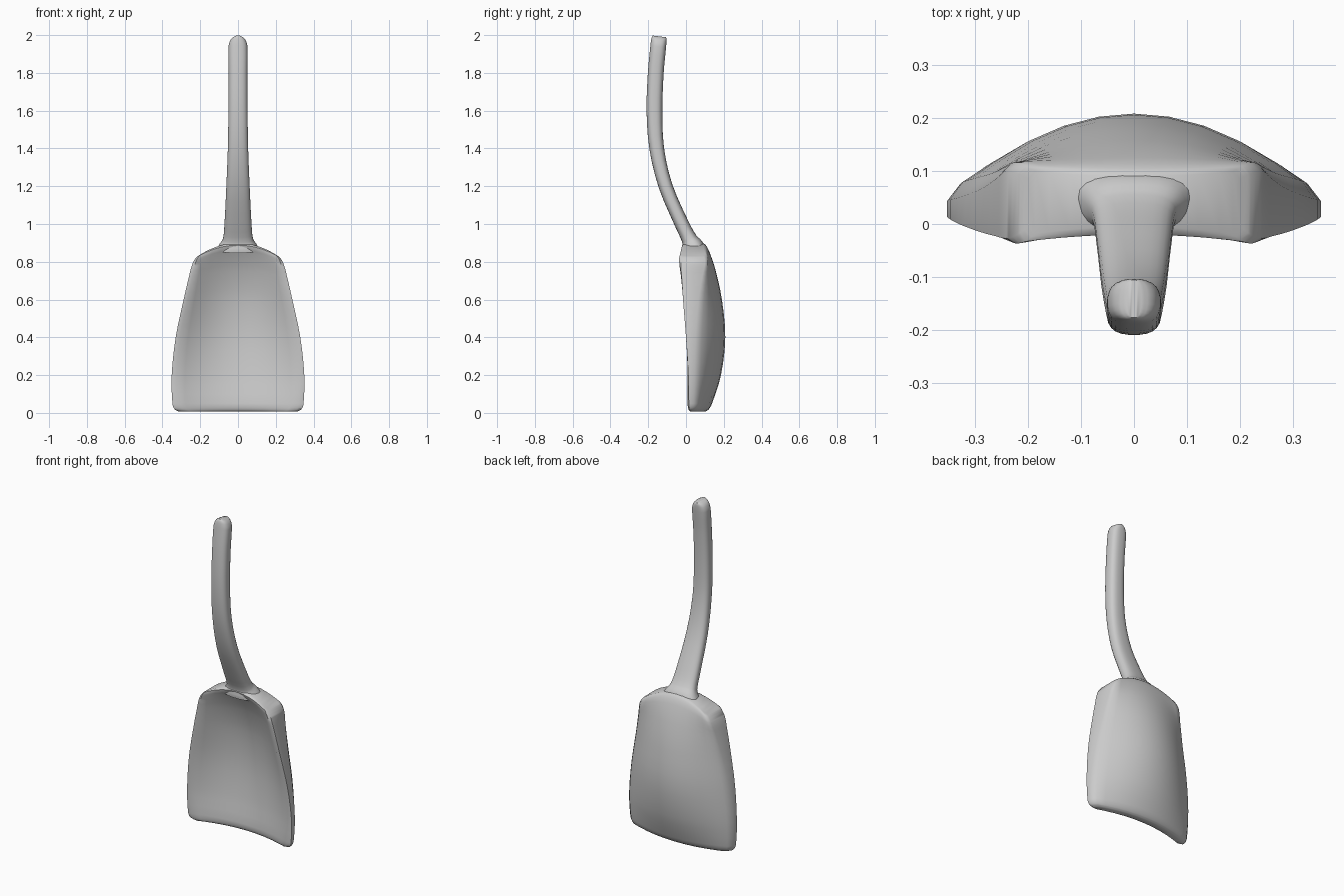
import bpy, bmesh, math

if "Cube" in bpy.data.objects:
    bpy.data.objects.remove(bpy.data.objects["Cube"])


def smooth_rows(rows, steps):
    """Catmull-Rom interpolation between rows of numbers."""
    out = []
    for i in range(len(rows) - 1):
        p0, p1 = rows[max(i - 1, 0)], rows[i]
        p2, p3 = rows[i + 1], rows[min(i + 2, len(rows) - 1)]
        # scale the tangents so that unevenly spaced rows do not overshoot
        d0, d1, d2 = p1[0] - p0[0], p2[0] - p1[0], p3[0] - p2[0]
        for s in range(steps):
            t = s / steps
            row = []
            for a, b, c, d in zip(p0, p1, p2, p3):
                m1 = (c - a) * d1 / (d0 + d1)
                m2 = (d - b) * d1 / (d1 + d2)
                row.append((2*t**3 - 3*t**2 + 1) * b + (t**3 - 2*t**2 + t) * m1
                           + (3*t**2 - 2*t**3) * c + (t**3 - t**2) * m2)
            out.append(row)
    out.append(list(rows[-1]))
    return out


def loft(name, rings, angle):
    """Skin closed rings and close both ends with strips of faces."""
    bm = bmesh.new()
    vs = [[bm.verts.new(p) for p in ring] for ring in rings]
    n = len(rings[0])
    for a, b in zip(vs, vs[1:]):
        for i in range(n):
            j = (i + 1) % n
            bm.faces.new((a[i], a[j], b[j], b[i]))
    for ring in (vs[0], vs[-1]):
        for i in range(n // 2 - 1):
            bm.faces.new((ring[i], ring[i + 1], ring[n - 2 - i], ring[n - 1 - i]))
    bmesh.ops.recalc_face_normals(bm, faces=bm.faces)
    me = bpy.data.meshes.new(name)
    bm.to_mesh(me)
    bm.free()
    ob = bpy.data.objects.new(name, me)
    bpy.context.collection.objects.link(ob)
    bpy.ops.object.select_all(action='DESELECT')
    bpy.context.view_layer.objects.active = ob
    ob.select_set(True)
    bpy.ops.object.shade_smooth_by_angle(angle=math.radians(angle))
    return ob


# Blade: z centre, z edge, half width, y front edge, y back edge, y front centre, y back centre
blade_rows = [
    (0.008, 0.008, 0.315, 0.015, 0.045, 0.075, 0.105),
    (0.018, 0.018, 0.335, 0.005, 0.050, 0.066, 0.120),
    (0.05, 0.05, 0.347, 0.000, 0.055, 0.062, 0.138),
    (0.20, 0.20, 0.351, -0.003, 0.060, 0.085, 0.185),
    (0.40, 0.40, 0.330, -0.015, 0.065, 0.100, 0.208),
    (0.60, 0.59, 0.290, -0.030, 0.080, 0.085, 0.190),
    (0.75, 0.72, 0.260, -0.038, 0.100, 0.045, 0.158),
    (0.85, 0.79, 0.241, -0.042, 0.115, 0.000, 0.125),
    (0.888, 0.825, 0.220, -0.035, 0.110, -0.020, 0.105),
    (0.90, 0.838, 0.200, -0.020, 0.100, -0.005, 0.090),
]
us = [-1, -0.93, -0.8, -0.6, -0.4, -0.2, 0, 0.2, 0.4, 0.6, 0.8, 0.93, 1]
rings = []
for zc, ze, hw, yfe, ybe, yfc, ybc in smooth_rows(blade_rows, 3):
    def side(u, ye, yc, inset):
        f = 1 - u * u
        return (hw * u, ye + (yc - ye) * f + inset * (abs(u) == 1), ze + (zc - ze) * f)
    back = [side(u, ybe, ybc, -0.015) for u in us]
    front = [side(u, yfe, yfc, 0.015) for u in reversed(us)]
    rings.append(back + front)
loft("blade", rings, 50)

# Handle: z, y, half width, half thickness
handle_rows = [
    (0.865, 0.040, 0.115, 0.062),
    (0.89, 0.032, 0.098, 0.056),
    (0.92, 0.018, 0.080, 0.042),
    (1.00, -0.022, 0.072, 0.038),
    (1.20, -0.108, 0.062, 0.037),
    (1.40, -0.155, 0.054, 0.039),
    (1.60, -0.167, 0.051, 0.042),
    (1.80, -0.160, 0.050, 0.042),
    (1.94, -0.147, 0.050, 0.042),
    (1.97, -0.144, 0.042, 0.041),
    (1.985, -0.142, 0.030, 0.039),
    (1.993, -0.141, 0.014, 0.036),
]
path = smooth_rows(handle_rows, 3)
rings = []
for i, (z, y, w, t) in enumerate(path):
    a, b = path[max(i - 1, 0)], path[min(i + 1, len(path) - 1)]
    slope = math.atan2(b[1] - a[1], b[0] - a[0])
    ring = []
    for k in range(24):
        ang = 2 * math.pi * (k + 0.5) / 24
        c, s = math.cos(ang), math.sin(ang)
        px = w * math.copysign(abs(c) ** 0.75, c)
        pt = t * math.copysign(abs(s) ** 0.75, s)
        ring.append((px, y + pt * math.cos(slope), z - pt * math.sin(slope)))
    rings.append(ring)
loft("handle", rings, 50)
